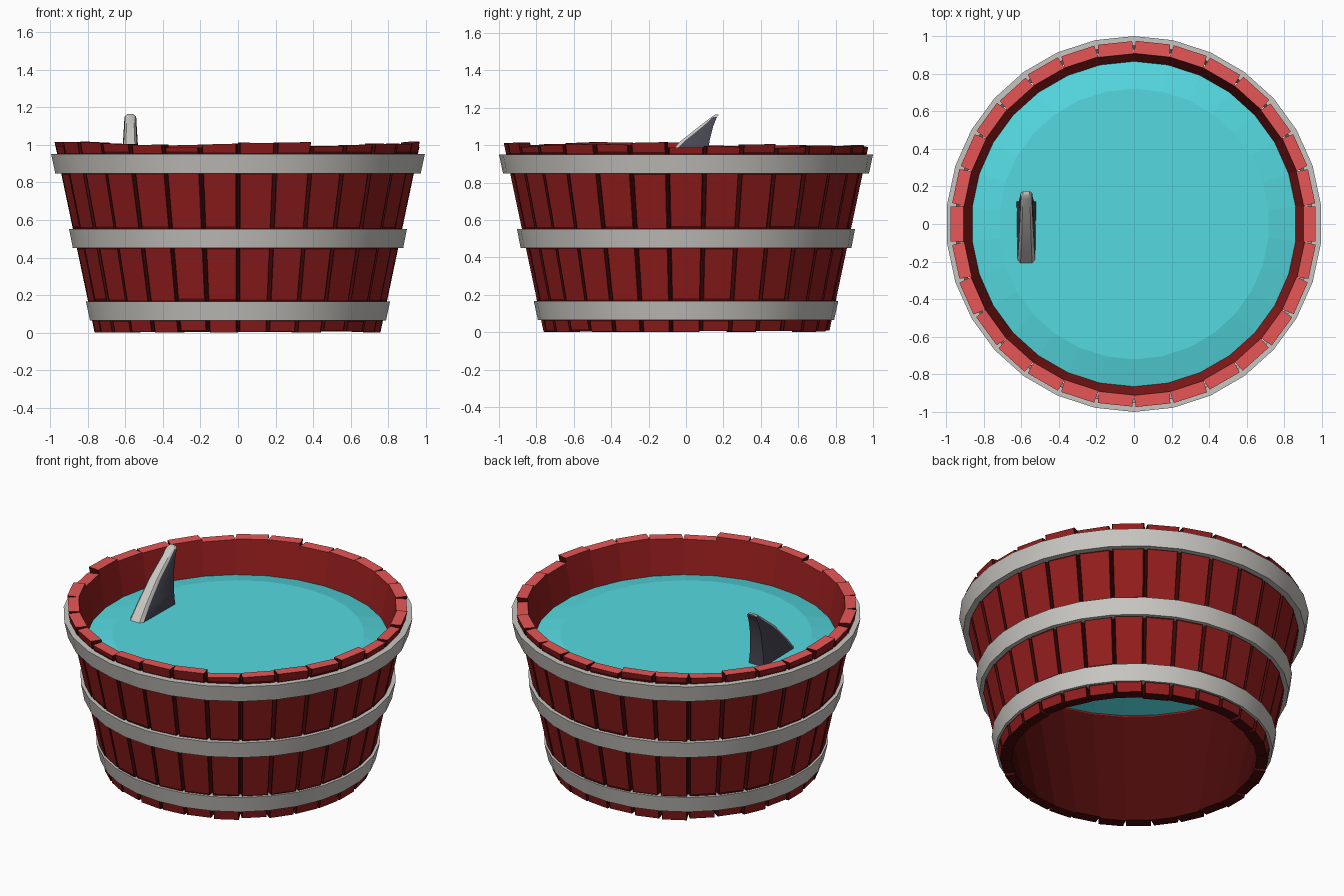
import bpy, bmesh, math, random
from mathutils import Vector

if "Cube" in bpy.data.objects:
    bpy.data.objects.remove(bpy.data.objects["Cube"])

random.seed(4)
N = 30                      # staves and sides around the tub
STEP = 2 * math.pi / N
HALF = STEP / 2


def material(name, rgb):
    m = bpy.data.materials.new(name)
    m.diffuse_color = (*rgb, 1)
    m.use_nodes = True
    m.node_tree.nodes["Principled BSDF"].inputs["Base Color"].default_value = m.diffuse_color
    return m


RED = material("red wood", (0.29, 0.012, 0.012))
END = material("light red end grain", (0.95, 0.11, 0.11))
DARK = material("very dark red wood", (0.07, 0.003, 0.003))
GREY = material("light grey", (0.58, 0.567, 0.535))
TEAL = material("teal water", (0.09, 0.70, 0.75))
SLATE = material("dark slate", (0.063, 0.063, 0.088))


def finish(bm, name, mats, smooth=False):
    mesh = bpy.data.meshes.new(name)
    bmesh.ops.recalc_face_normals(bm, faces=bm.faces)
    bm.to_mesh(mesh)
    bm.free()
    for m in mats:
        mesh.materials.append(m)
    ob = bpy.data.objects.new(name, mesh)
    bpy.context.collection.objects.link(ob)
    if smooth:
        bpy.ops.object.select_all(action='DESELECT')
        bpy.context.view_layer.objects.active = ob
        ob.select_set(True)
        bpy.ops.object.shade_smooth_by_angle(angle=math.radians(40))
    return ob


def polar(r, a, z):
    return Vector((r * math.cos(a), r * math.sin(a), z))


def ring(bm, r, z):
    # vertex radius r, flats facing +-x
    return [bm.verts.new(polar(r, HALF + i * STEP, z)) for i in range(N)]


def bridge(bm, a, b):
    for i in range(N):
        j = (i + 1) % N
        bm.faces.new((a[i], a[j], b[j], b[i]))


def wall(z):
    return 0.76 + 0.21 * z


# Staves: slanted boards of uneven length that meet on the inside.
# Each is a stack of levels; dark where it lies in a groove, under a hoop or below the water.
THICK = 0.065
WATER_Z = 0.78
HOOPS = ((0.848, 0.95), (0.45, 0.552), (0.065, 0.166))
OUTLINE = ((-1, 0), (1, 0), (1, 1), (0.93, 1), (-0.93, 1), (-1, 1))  # (side, outer)

bm = bmesh.new()
for i in range(N):
    a = i * STEP
    radial, side = polar(1, a, 0), polar(1, a + math.pi / 2, 0)
    bulge = random.uniform(-0.004, 0.004)
    bottom = random.uniform(0, 0.014) if i % 5 else 0.0
    top = 1.0 + random.uniform(-0.016, 0.016)
    tilt = random.uniform(-0.003, 0.003)
    cuts = [z for z0, z1 in HOOPS for z in
            (z0 - random.uniform(0, 0.008), z1 + random.uniform(0.004, 0.016))]
    levels = [bottom] + sorted(cuts + [WATER_Z]) + [top]
    loops = []
    for z in levels:
        loop = []
        for s, outer in OUTLINE:
            inner = wall(z) - THICK
            r = wall(z) + bulge if outer else inner
            w = inner * math.tan(HALF) * (0.97 if outer else 1)
            p = radial * r + side * (s * w)
            loop.append(bm.verts.new((p.x, p.y, z + (s * tilt if z == top else 0))))
        loops.append(loop)
    bm.faces.new(loops[0][::-1]).material_index = 2
    bm.faces.new(loops[-1]).material_index = 1
    for lo, hi, z0, z1 in zip(loops, loops[1:], levels, levels[1:]):
        mid = (z0 + z1) / 2
        hidden = any(h0 < mid < h1 for h0, h1 in HOOPS)
        for k in range(6):
            f = bm.faces.new((lo[k], lo[(k + 1) % 6], hi[(k + 1) % 6], hi[k]))
            if k == 0:
                dark = mid < WATER_Z
            elif k == 3:
                dark = hidden
            else:
                dark = True
            f.material_index = 2 if dark else 0
finish(bm, "staves", [RED, END, DARK])

# Hoops: three tapered metal bands
for name, (z0, z1), r0, r1 in (("top_hoop", HOOPS[0], 0.978, 1.0),
                               ("middle_hoop", HOOPS[1], 0.884, 0.904),
                               ("bottom_hoop", HOOPS[2], 0.792, 0.814)):
    bm = bmesh.new()
    loops = [ring(bm, r0, z0), ring(bm, r1, z1),
             ring(bm, r1 - 0.05, z1), ring(bm, r0 - 0.05, z0)]
    for k in range(4):
        bridge(bm, loops[k], loops[(k + 1) % 4])
    finish(bm, name, [GREY], smooth=True)

# Water: flat disc with a sloping border
bm = bmesh.new()
edge, middle = ring(bm, 0.874, 0.787), ring(bm, 0.72, 0.822)
bridge(bm, edge, middle)
bm.faces.new(middle)
finish(bm, "water", [TEAL])

# Fin: stacked sections with a rounded pale leading edge and dark sides
# (z, leading y, trailing y, half width)
sections = ((0.79, -0.235, 0.12, 0.054), (0.90, -0.145, 0.115, 0.046),
            (1.02, -0.03, 0.125, 0.039), (1.10, 0.07, 0.145, 0.034),
            (1.15, 0.135, 0.165, 0.031))
X = -0.573
bm = bmesh.new()
loops = []
for z, y0, y1, w in sections:
    nose = min(0.02, (y1 - y0) * 0.3)
    pts = ((-w * 0.6, y0), (w * 0.6, y0), (w * 0.9, y0 + nose),
           (w, y1), (-w, y1), (-w * 0.9, y0 + nose))
    loops.append([bm.verts.new((X + x, y, z)) for x, y in pts])
for a, b in zip(loops, loops[1:]):
    for k in range(6):
        f = bm.faces.new((a[k], a[(k + 1) % 6], b[(k + 1) % 6], b[k]))
        f.material_index = 0 if k in (5, 0, 1) else 1
# rounded tip
tip = [bm.verts.new((X + s * 0.017, y, 1.163)) for s, y in
       ((-1, 0.155), (1, 0.155), (1, 0.16), (1, 0.175), (-1, 0.175), (-1, 0.16))]
for k in range(6):
    bm.faces.new((loops[-1][k], loops[-1][(k + 1) % 6], tip[(k + 1) % 6], tip[k]))
bm.faces.new(tip)
finish(bm, "fin", [GREY, SLATE], smooth=True)
